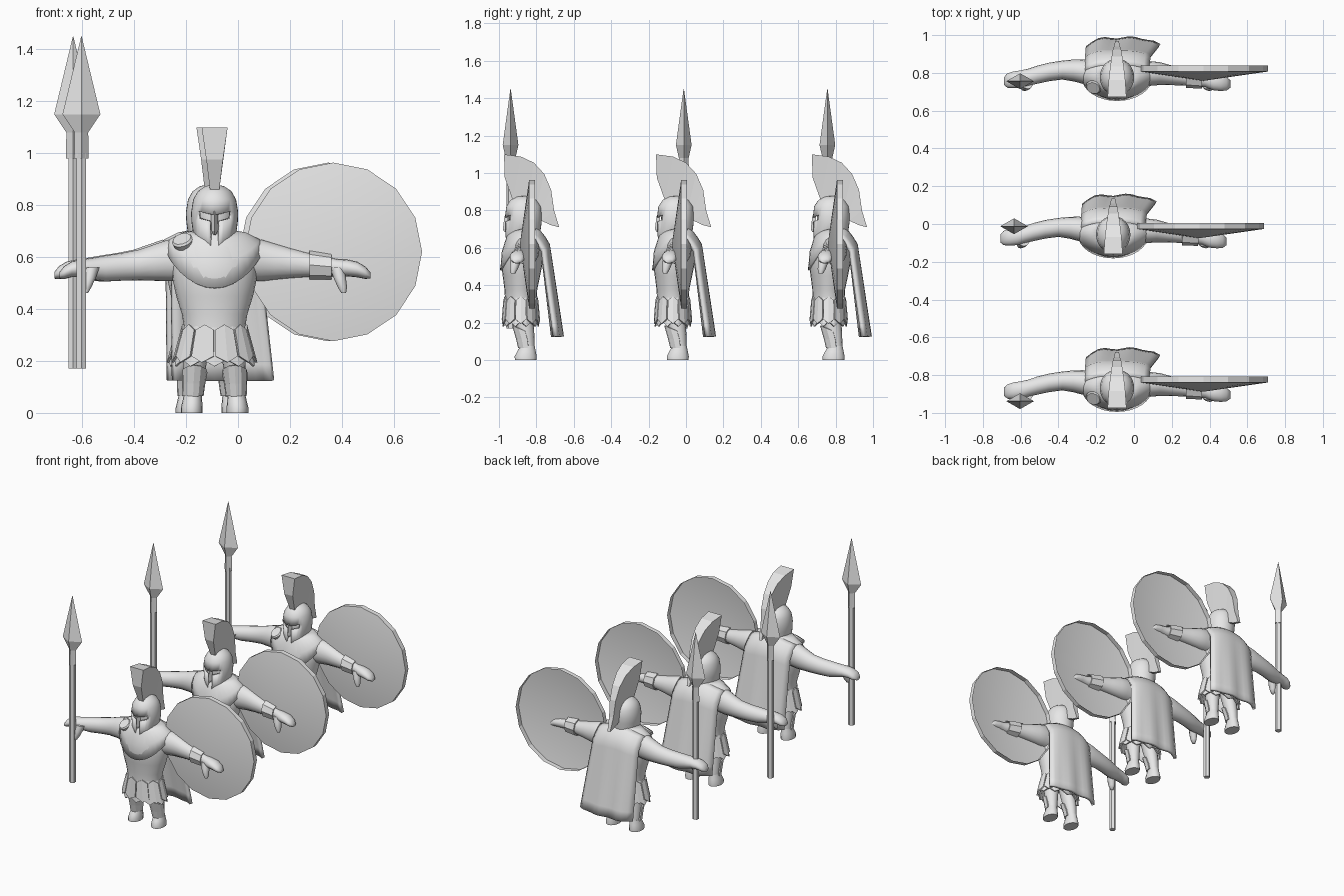
import bpy, bmesh, math
from mathutils import Vector, Matrix

if "Cube" in bpy.data.objects:
    bpy.data.objects.remove(bpy.data.objects["Cube"])

grey = bpy.data.materials.new("plain_grey")
grey.diffuse_color = (0.8, 0.8, 0.8, 1)
grey.use_nodes = True
grey.node_tree.nodes["Principled BSDF"].inputs["Base Color"].default_value = grey.diffuse_color
parts = []          # parts of one soldier, copied later


def finish(name, bm, angle=40, thick=0.0):
    bmesh.ops.recalc_face_normals(bm, faces=bm.faces[:])
    me = bpy.data.meshes.new(name)
    bm.to_mesh(me)
    bm.free()
    me.materials.append(grey)
    if angle:
        me.shade_smooth()
        me.set_sharp_from_angle(angle=math.radians(angle))
    ob = bpy.data.objects.new(name, me)
    bpy.context.collection.objects.link(ob)
    if thick:
        mod = ob.modifiers.new("thickness", 'SOLIDIFY')
        mod.thickness = thick
        mod.offset = 0
    parts.append(ob)
    return ob


def loft(rings, caps=True):
    """Skin a list of closed point rings."""
    bm = bmesh.new()
    vs = [[bm.verts.new(p) for p in r] for r in rings]
    n = len(vs[0])
    for a, b in zip(vs, vs[1:]):
        for i in range(n):
            j = (i + 1) % n
            bm.faces.new((a[i], a[j], b[j], b[i]))
    if caps:
        bm.faces.new(vs[0])
        bm.faces.new(vs[-1])
    return bm


def ell(z, cx, cy, rx, ry, n=24):
    """Flat ellipse; point 0 faces the front."""
    return [(cx + rx * math.sin(2 * math.pi * i / n),
             cy - ry * math.cos(2 * math.pi * i / n), z) for i in range(n)]


def ell_x(x, cy, cz, ry, rz, n=16):
    return [(x, cy + ry * math.cos(2 * math.pi * i / n),
             cz + rz * math.sin(2 * math.pi * i / n)) for i in range(n)]


def mirrored(name, rings, **kw):
    for side, s in (("left", 1), ("right", -1)):
        finish(side + "_" + name, loft([[(s * x, y, z) for x, y, z in r] for r in rings]), **kw)


# torso armour
finish("torso", loft([ell(z, 0, cy, rx, ry) for z, cy, rx, ry in (
    (.29, -.07, .118, .085), (.33, -.07, .118, .085), (.38, -.07, .126, .088),
    (.45, -.067, .148, .1), (.52, -.065, .163, .112), (.58, -.062, .165, .11),
    (.64, -.055, .15, .098), (.68, -.055, .09, .08), (.70, -.055, .06, .06))]))

# draped collar, lower at the front
def drape(rx, ry, side, front, back):
    out = []
    for x, y, z in ell(0, 0, -.05, rx, ry, 32):
        c = (-.05 - y) / ry
        low = front if c > 0 else back
        if c < 0:
            y = -.05 - c * ry * .8
        out.append((x, y, side + (low - side) * abs(c) ** 1.5))
    return out

finish("collar", loft([drape(.065, .065, .70, .695, .71), drape(.12, .092, .69, .66, .69),
                       drape(.17, .112, .665, .58, .66), drape(.185, .127, .63, .48, .62)], False),
       thick=.01)

# arms, hands and thumbs
left_arm = ((.09, -.05, .585, .07, .075), (.18, -.036, .587, .065, .08), (.23, -.037, .583, .06, .07),
            (.29, -.046, .577, .052, .058), (.36, -.056, .57, .044, .046), (.42, -.063, .563, .04, .042),
            (.47, -.075, .56, .034, .032), (.51, -.083, .558, .042, .032), (.55, -.087, .552, .042, .03),
            (.58, -.09, .54, .036, .024), (.60, -.092, .53, .02, .012))
right_arm = ((.09, -.045, .585, .07, .075), (.18, -.026, .587, .065, .08), (.23, -.02, .58, .058, .07),
             (.29, -.018, .57, .05, .059), (.36, -.028, .562, .049, .053), (.42, -.042, .556, .048, .05),
             (.47, -.056, .555, .045, .042), (.51, -.066, .557, .046, .034), (.55, -.07, .553, .044, .03),
             (.58, -.074, .54, .038, .025), (.597, -.076, .53, .022, .013))
for side, s, rings in (("left", 1, left_arm), ("right", -1, right_arm)):
    finish(side + "_arm", loft([ell_x(s * r[0], *r[1:]) for r in rings]), angle=60)
mirrored("thumb", [ell(z, x, y, r, r * 1.1, 10) for z, x, y, r in (
    (.56, .472, -.085, .03), (.52, .482, -.1, .025), (.485, .492, -.108, .019),
    (.462, .497, -.112, .01))], angle=60)

# wristband
finish("wristband", loft([ell_x(.365, -.057, .57, .052, .053, 8),
                          ell_x(.45, -.068, .563, .044, .046, 8)], False), angle=0, thick=.008)

# head and open faced helmet
finish("head", loft([ell(z, 0, -.055, rx, rx * 1.06) for z, rx in (
    (.60, .05), (.66, .055), (.70, .066), (.76, .074), (.81, .066), (.84, .03))]))
bm = loft([ell(z, 0, cy, rx, ry, 32) for z, cy, rx, ry in (
    (.625, -.065, .06, .08), (.68, -.06, .076, .088), (.735, -.057, .083, .092),
    (.77, -.056, .085, .093), (.82, -.055, .077, .087), (.85, -.055, .06, .067),
    (.867, -.055, .035, .04), (.874, -.055, .006, .006))], False)
cut = []
for f in bm.faces:
    c = f.calc_center_median()
    ang = math.degrees(math.atan2(abs(c.x), -.057 - c.y))
    if (c.z < .77 and ang < 11) or (.735 < c.z < .77 and ang < 45):
        cut.append(f)
bmesh.ops.delete(bm, geom=cut, context='FACES')
for v in bm.verts:      # slanted eye slots and pointed cheek guards
    a = math.degrees(math.atan2(abs(v.co.x), -.06 - v.co.y))
    if abs(v.co.z - .77) < .001 and a < 46:
        v.co.z += .014 * a / 45 - .008
    if abs(v.co.z - .735) < .001 and a < 46:
        v.co.z += .016 * a / 45
    if v.co.z < .63:
        v.co.z += .05 * min(1, max(0, (a - 12) / 70)) - .005
finish("helmet", bm, thick=.012)
finish("nose_guard", loft([[(-w, -.138, z), (0, y, z), (w, -.138, z)] for z, w, y in (
    (.80, .022, -.145), (.765, .014, -.158), (.70, .012, -.166), (.685, .004, -.158))]), angle=0)

# fan shaped crest: outer y z, inner y z, outer and inner half width
finish("crest", loft([[(-a, oy, oz), (a, oy, oz), (b, iy, iz), (-b, iy, iz)]
                      for oy, oz, iy, iz, a, b in (
    (-.16, 1.10, -.156, .975, .05, .032), (-.07, 1.088, -.115, .86, .044, .018),
    (.0, 1.055, -.03, .86, .036, .017), (.055, .995, .018, .84, .028, .016),
    (.092, .91, .036, .80, .022, .015), (.108, .80, .04, .745, .016, .013),
    (.135, .71, .09, .722, .01, .01))]), angle=0)

# skirt: liner and two layers of broad pointed strips
finish("skirt_liner", loft([ell(.33, 0, -.07, .114, .08), ell(.22, 0, -.07, .132, .084)], False))
for name, n, turn, low, grow in (("skirt_strips", 10, .5, .2, 0), ("under_strips", 10, 0, .185, -.008)):
    bm = bmesh.new()
    for k in range(n):
        def at(off, z):
            t = 2 * math.pi * (k + turn + off) / n
            f = (.34 - z) / .14
            return bm.verts.new(((.121 + .038 * f + grow) * math.sin(t),
                                 -.07 - (.088 + .012 * f + grow) * math.cos(t), z))
        top = [at(.46, .32), at(0, .34), at(-.46, .32)]
        end = [at(-.47, low + .018), at(0, low - .006), at(.47, low + .018)]
        bm.faces.new((top[0], top[1], end[1], end[2]))
        bm.faces.new((top[1], top[2], end[0], end[1]))
    finish(name, bm, angle=0, thick=.008)

# legs, feet and shin guards
mirrored("leg", [ell(z, x, cy, rx, ry, 16) for z, x, cy, rx, ry in (
    (.31, .06, -.06, .055, .06), (.2, .074, -.052, .045, .05), (.14, .08, -.042, .04, .044),
    (.08, .083, -.033, .033, .036), (.04, .084, -.033, .035, .038))])
mirrored("foot", [ell(z, x, cy, rx, ry, 16) for z, x, cy, rx, ry in (
    (0, .088, -.044, .042, .058), (.02, .088, -.044, .042, .059), (.045, .086, -.04, .038, .05),
    (.075, .084, -.034, .033, .038))])
for s, side in ((1, "left"), (-1, "right")):
    bm = bmesh.new()
    rows = []
    for z, r, cy, peak, x in ((.065, .037, -.036, 0, .083), (.11, .041, -.043, .004, .081),
                              (.16, .046, -.057, .024, .077)):
        rows.append([bm.verts.new((s * x + r * math.sin(t), cy - r * 1.2 * math.cos(t),
                                   z + peak * math.cos(t)))
                     for t in [math.radians(a) for a in (-100, -65, -30, 0, 30, 65, 100)]])
    for a, b in zip(rows, rows[1:]):
        for i in range(6):
            bm.faces.new((a[i], a[i + 1], b[i + 1], b[i]))
    finish(side + "_shin_guard", bm, angle=0, thick=.008)

# cape hanging from the shoulders down the back
bm = bmesh.new()
N, M = 12, 12
grid = []
for j in range(M + 1):
    v = (j / M) ** 1.4
    row = []
    for i in range(N + 1):
        u = 2 * i / N - 1
        y = .005 + .058 * min(1, v * 7) ** .6 + .082 * v - (.028 + .012 * v) * u ** 4
        y += .006 * v * math.sin(u * 8)
        z = .70 - .575 * v - .04 * u * u * (1 - v)
        row.append(bm.verts.new((.033 * v + u * (.165 + .027 * v), y, z)))
    grid.append(row)
for j in range(M):
    for i in range(N):
        bm.faces.new((grid[j][i], grid[j][i + 1], grid[j + 1][i + 1], grid[j + 1][i]))
finish("cape", bm, thick=.02)

# round shield: shallow cone with a rim, open at the back
bm = bmesh.new()
ring = [[bm.verts.new((.457 + .342 * math.sin(math.pi * i / 8), y, .62 + .344 * math.cos(math.pi * i / 8)))
         for i in range(16)] for y in (-.026, .006)]
tip = bm.verts.new((.457, -.075, .62))
for i in range(16):
    j = (i + 1) % 16
    bm.faces.new((ring[0][i], ring[0][j], tip))
    bm.faces.new((ring[0][i], ring[0][j], ring[1][j], ring[1][i]))
finish("shield", bm, angle=20)

# shoulder clasp, worn by the outer two soldiers
bm = loft([ell(z, 0, 0, r, r, 12) for z, r in ((-.02, .036), (.008, .042), (.016, .036))])
bm.transform(Matrix.Translation(Vector((-.122, -.105, .658))) @ Matrix.Rotation(math.radians(35), 4, 'X')
             @ Matrix.Rotation(math.radians(-15), 4, 'Y'))
clasp = finish("shoulder_clasp", bm, angle=30)

# spear: shaft and diamond shaped head
shaft = finish("spear_shaft", loft([ell(.17, 0, 0, .021, .021, 6), ell(1.0, 0, 0, .021, .021, 6)]), angle=0)
head = finish("spear_head", loft([ell(z, 0, 0, rx, ry, 4) for z, rx, ry in (
    (.98, .028, .028), (1.08, .026, .026), (1.15, .073, .042), (1.45, .001, .001))]), angle=0)

# three soldiers in a file: position, spear position, clasp worn
ranks = (((-.09, -.813), (-.513, -.125), True),
         ((-.11, 0), (-.525, -.012), False),
         ((-.09, .833), (-.513, -.077), True))
for pos, spear, has_clasp in ranks:
    for ob in parts:
        if ob is clasp and not has_clasp:
            continue
        dup = ob.copy()
        off = spear if ob in (shaft, head) else (0, 0)
        dup.location = (pos[0] + off[0], pos[1] + off[1], 0)
        bpy.context.collection.objects.link(dup)
for ob in parts:
    bpy.data.objects.remove(ob)
